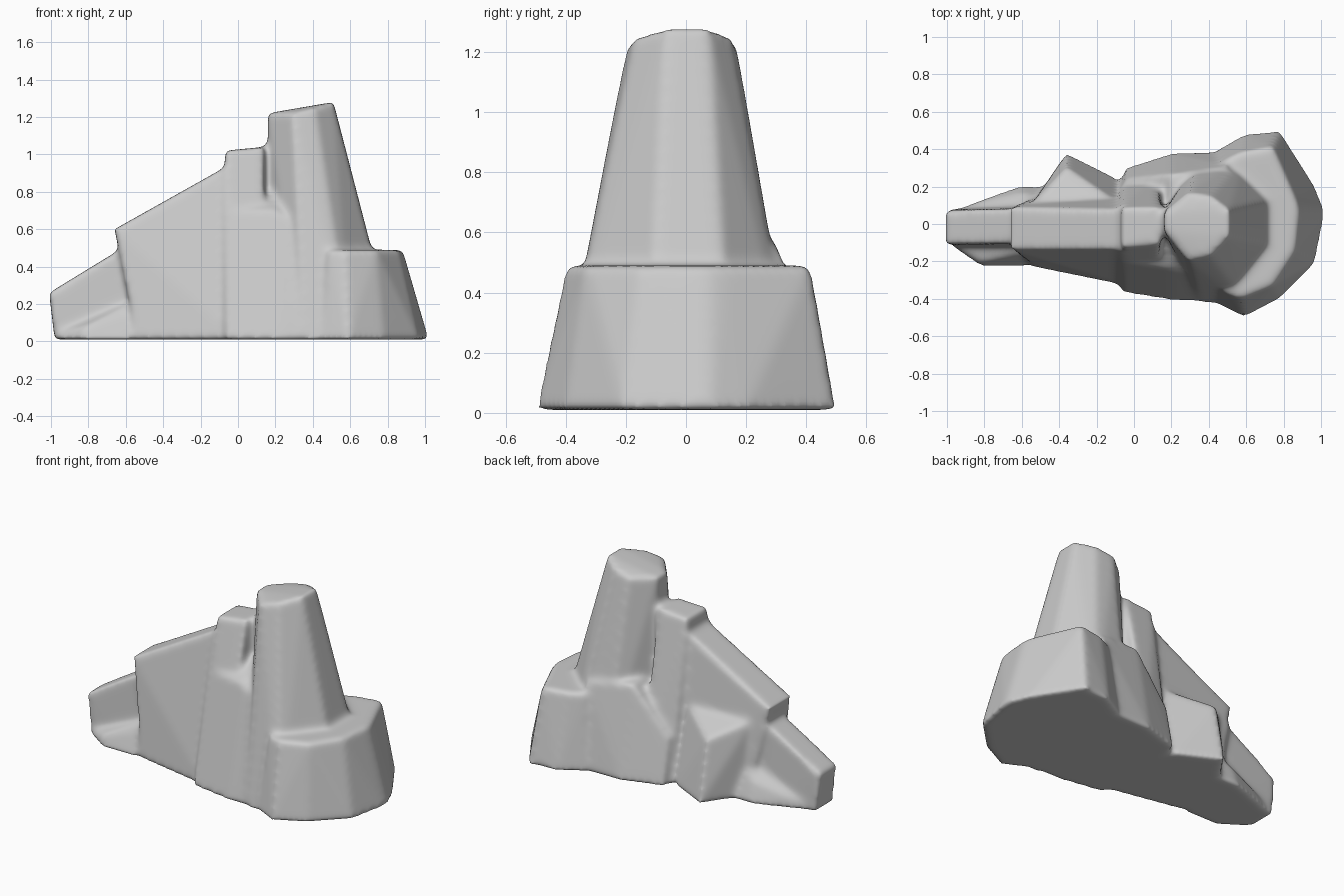
import bpy
import bmesh

cube = bpy.data.objects.get("Cube")
if cube:
    bpy.data.objects.remove(cube, do_unlink=True)

stone = bpy.data.materials.new("grey_stone")
stone.use_nodes = True
stone_colour = (.6, .6, .6, 1)
stone.diffuse_color = stone_colour
stone.node_tree.nodes["Principled BSDF"].inputs["Base Color"].default_value = stone_colour

bm = bmesh.new()
floor = .01


def section(x, front, back, top, taper, lean=0, shift=0):
    """Corners of a crosswise slice: its foot on the ground and a narrower crown.

    Lean raises the rear of the crown, and shift moves the crown along x.
    """
    foot = [(x, -front, floor), (x, back, floor)]
    crown = [(x + shift, -front * taper, top), (x + shift, back * taper, top + lean)]
    return foot + crown


def boulder(*sections):
    """Wrap the given sections in one convex block."""
    verts = [bm.verts.new(corner) for corners in sections for corner in corners]
    hull = bmesh.ops.convex_hull(bm, input=verts)
    spare = {v for v in hull["geom_interior"] + hull["geom_unused"]
             if isinstance(v, bmesh.types.BMVert)}
    bmesh.ops.delete(bm, geom=list(spare), context="VERTS")


# Broad foot wrapping the tall end
boulder(
    section(x=.45, front=.43, back=.4, top=.49, taper=.85, shift=.03),
    section(x=.59, front=.5, back=.48, top=.49, taper=.8, shift=-.02),
    section(x=.78, front=.4, back=.5, top=.49, taper=.83, shift=-.04),
    section(x=.97, front=.21, back=.2, top=.49, taper=.7, shift=-.11),
    section(x=1.02, front=-.04, back=.08, top=.49, taper=1, shift=-.14))

# Tall tower with a tilted top and a wedge-shaped inner side
boulder(
    section(x=.16, front=.06, back=.1, top=1.22, taper=.6),
    section(x=.35, front=.42, back=.36, top=1.22, taper=.47, shift=-.06),
    section(x=.6, front=.43, back=.38, top=1.25, taper=.4, shift=-.19),
    section(x=.84, front=.13, back=.15, top=1.28, taper=.5, shift=-.33))

# Shoulder filling the front between the tower and the spire
boulder(
    section(x=-.05, front=.37, back=.1, top=.7, taper=.56),
    section(x=.2, front=.41, back=.1, top=.7, taper=.6, lean=.2),
    section(x=.5, front=.42, back=.1, top=.5, taper=.75))

# Rear ledge with a sloping end
boulder(
    section(x=-.05, front=0, back=.3, top=.3, taper=.8),
    section(x=.2, front=0, back=.38, top=.6, taper=.7),
    section(x=.5, front=0, back=.39, top=.55, taper=.8))

# Spire between the tower and the ridge
boulder(
    section(x=-.07, front=.37, back=.25, top=1.02, taper=.35),
    section(x=.14, front=.37, back=.3, top=1.04, taper=.3))

# Sloping ridge, its low end overhanging the tail
boulder(
    section(x=-.54, front=.23, back=.15, top=.6, taper=.6, shift=-.12),
    section(x=0, front=.34, back=.2, top=.97, taper=.4))

# Rear spur, peaked in the middle and running back into the ridge
boulder(
    section(x=-.55, front=0, back=.1, top=.5, taper=1),
    section(x=-.36, front=0, back=.38, top=.5, taper=.8, lean=-.1),
    section(x=-.1, front=0, back=.25, top=.5, taper=.5))

# Low tail
boulder(
    section(x=-.98, front=.12, back=.08, top=.26, taper=.9, shift=-.03),
    section(x=-.65, front=.13, back=.1, top=.48, taper=.8),
    section(x=-.5, front=.13, back=.1, top=.5, taper=.8))

# Skirt around the tail
boulder(
    section(x=-.95, front=.14, back=.08, top=.05, taper=.9),
    section(x=-.82, front=.23, back=.13, top=.08, taper=.9),
    section(x=-.6, front=.23, back=.21, top=.14, taper=.8),
    section(x=-.4, front=.2, back=.2, top=.3, taper=.5))

bmesh.ops.recalc_face_normals(bm, faces=bm.faces)
mesh = bpy.data.meshes.new("rock_formation")
bm.to_mesh(mesh)
bm.free()
mesh.materials.append(stone)
rock = bpy.data.objects.new("rock_formation", mesh)
bpy.context.collection.objects.link(rock)

# Fuse the blocks and wear down their edges
fuse = rock.modifiers.new("fuse", "REMESH")
fuse.mode = "VOXEL"
fuse.voxel_size = .015
fuse.use_smooth_shade = True
wear = rock.modifiers.new("wear", "SMOOTH")
wear.factor = .5
wear.iterations = 18
